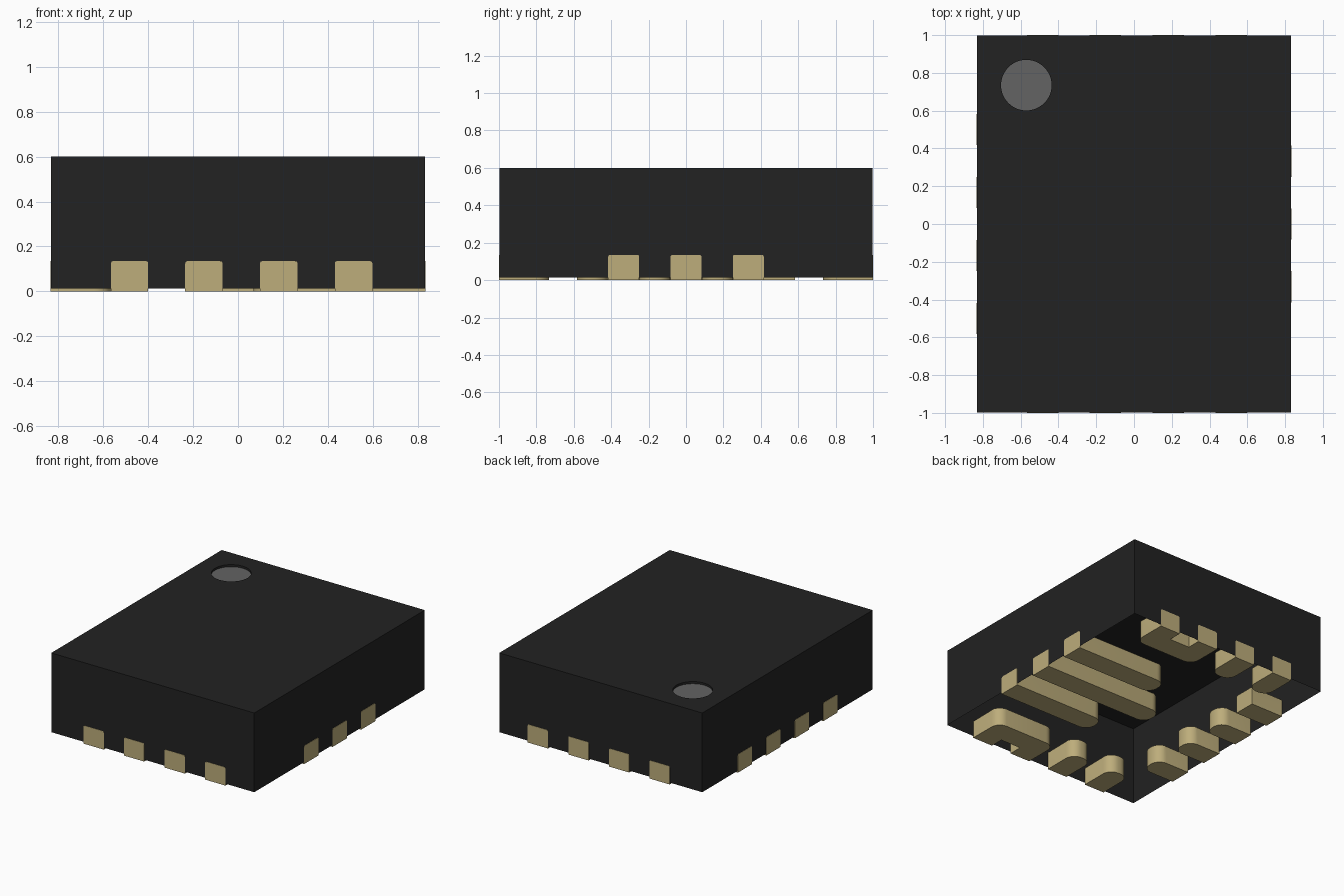
import bpy, bmesh, math
from mathutils import Matrix, Vector

if "Cube" in bpy.data.objects:
    bpy.data.objects.remove(bpy.data.objects["Cube"])

HX, HY = 0.832, 0.998          # body half sizes
BOTTOM, TOP = 0.013, 0.60
PAD_H, PAD_W, PAD_D = 0.135, 0.166, 0.268
DOT, DOT_R, DOT_DEPTH = (-0.57, 0.735), 0.134, 0.016


def material(name, rgb):
    m = bpy.data.materials.new(name)
    m.use_nodes = True
    m.diffuse_color = (*rgb, 1)
    m.node_tree.nodes["Principled BSDF"].inputs["Base Color"].default_value = (*rgb, 1)
    return m


black = material("black_plastic", (0.016, 0.016, 0.016))
gold = material("gold_metal", (0.509, 0.418, 0.198))
grey = material("grey_mark", (0.125, 0.125, 0.125))


def finish(name, bm, mat, matrix=None):
    if matrix is not None:
        bm.transform(matrix)
    me = bpy.data.meshes.new(name)
    bm.to_mesh(me)
    bm.free()
    ob = bpy.data.objects.new(name, me)
    bpy.context.collection.objects.link(ob)
    me.materials.append(mat)
    bpy.ops.object.select_all(action='DESELECT')
    ob.select_set(True)
    bpy.context.view_layer.objects.active = ob
    bpy.ops.object.shade_smooth_by_angle(angle=math.radians(30))
    return ob


def ring(bm, pts, z):
    vs = [bm.verts.new((x, y, z)) for x, y in pts]
    return vs, [bm.edges.new((vs[i], vs[(i + 1) % len(vs)])) for i in range(len(vs))]


def skirt(bm, a, b):
    # walls between two matching rings
    n = len(a)
    for i in range(n):
        j = (i + 1) % n
        bm.faces.new((a[i], a[j], b[j], b[i]))


# Body: hollow shell open underneath, with a round dimple in the top
rect = [(-HX, -HY), (HX, -HY), (HX, HY), (-HX, HY)]
circle = [(DOT[0] + DOT_R * math.cos(i * math.tau / 48),
           DOT[1] + DOT_R * math.sin(i * math.tau / 48)) for i in range(48)]
bm = bmesh.new()
rim, rim_edges = ring(bm, rect, TOP)
hole, hole_edges = ring(bm, circle, TOP)
bmesh.ops.triangle_fill(bm, edges=rim_edges + hole_edges, use_beauty=True, normal=Vector((0, 0, 1)))
skirt(bm, ring(bm, rect, BOTTOM)[0], rim)
skirt(bm, hole, ring(bm, circle, TOP - DOT_DEPTH)[0])
bmesh.ops.recalc_face_normals(bm, faces=bm.faces)
if max(bm.faces, key=lambda f: f.calc_center_median().z).normal.z < 0:
    bmesh.ops.reverse_faces(bm, faces=bm.faces)
finish("body", bm, black)

# Orientation mark at the floor of the dimple
bm = bmesh.new()
bm.faces.new(ring(bm, circle, TOP - DOT_DEPTH)[0])
finish("corner_mark", bm, grey)


def rounded_end(hw, depth, r):
    # inner end of a pad, from its right side to its left side
    if r == 0:
        return [(hw, depth), (-hw, depth)]
    pts = []
    for cx, start in ((hw - r, 0), (r - hw, 90)):
        for k in range(9):
            a = math.radians(start + k * 11.25)
            pts.append((cx + r * math.cos(a), depth - r + r * math.sin(a)))
    return pts


# Each wall: outward limit and turn, with pads running inward from it
WALLS = {"front": (0, lambda c: (c, -1.0)), "back": (180, lambda c: (c, 1.0)),
         "left": (90, lambda c: (HX + 0.002, c)), "right": (-90, lambda c: (-HX - 0.002, c))}


def pad(name, wall, centre, width=PAD_W, depth=PAD_D, r=0.074, notch=None):
    hw = width / 2
    outline = [(-hw, 0)]
    if notch:
        n, d = notch
        outline += [(-n, 0), (-n, d), (n, d), (n, 0)]
    outline += [(hw, 0)] + rounded_end(hw, depth, r)
    bm = bmesh.new()
    low = ring(bm, outline, 0)[0]
    high = ring(bm, outline, PAD_H)[0]
    skirt(bm, low, high)
    bm.faces.new(low)
    bm.faces.new(high)
    bmesh.ops.recalc_face_normals(bm, faces=bm.faces)
    # soften the upper corners of the outer face
    edges = [e for e in bm.edges
             if all(v.co.z > PAD_H - 1e-4 for v in e.verts)
             and min(v.co.y for v in e.verts) < 1e-5 < max(v.co.y for v in e.verts)]
    bmesh.ops.bevel(bm, geom=edges, offset=0.01, segments=2, affect='EDGES', profile=0.5)
    turn, place = WALLS[wall]
    x, y = place(centre)
    finish(name, bm, gold, Matrix.Translation((x, y, 0)) @ Matrix.Rotation(math.radians(turn), 4, 'Z'))


# Front and back rows: two single pads and one joined pair each
for wall in ("front", "back"):
    for i, x in enumerate((-0.483, -0.152)):
        pad(f"{wall}_pad_{i + 1}", wall, x)
    pad(f"{wall}_joined_pad", wall, 0.348, width=0.5, notch=(0.083, 0.1))

# Right row: four short pads, the rearmost one square
for i, y in enumerate((-0.5, -0.167, 0.167, 0.5)):
    pad(f"right_pad_{i + 1}", "right", y, r=0 if i == 3 else 0.074)

# Left row: three long pads, the middle one longest
for i, (y, d) in enumerate(((-0.333, 0.765), (0, 1.0), (0.333, 0.765))):
    pad(f"left_long_pad_{i + 1}", "left", y, depth=d)
